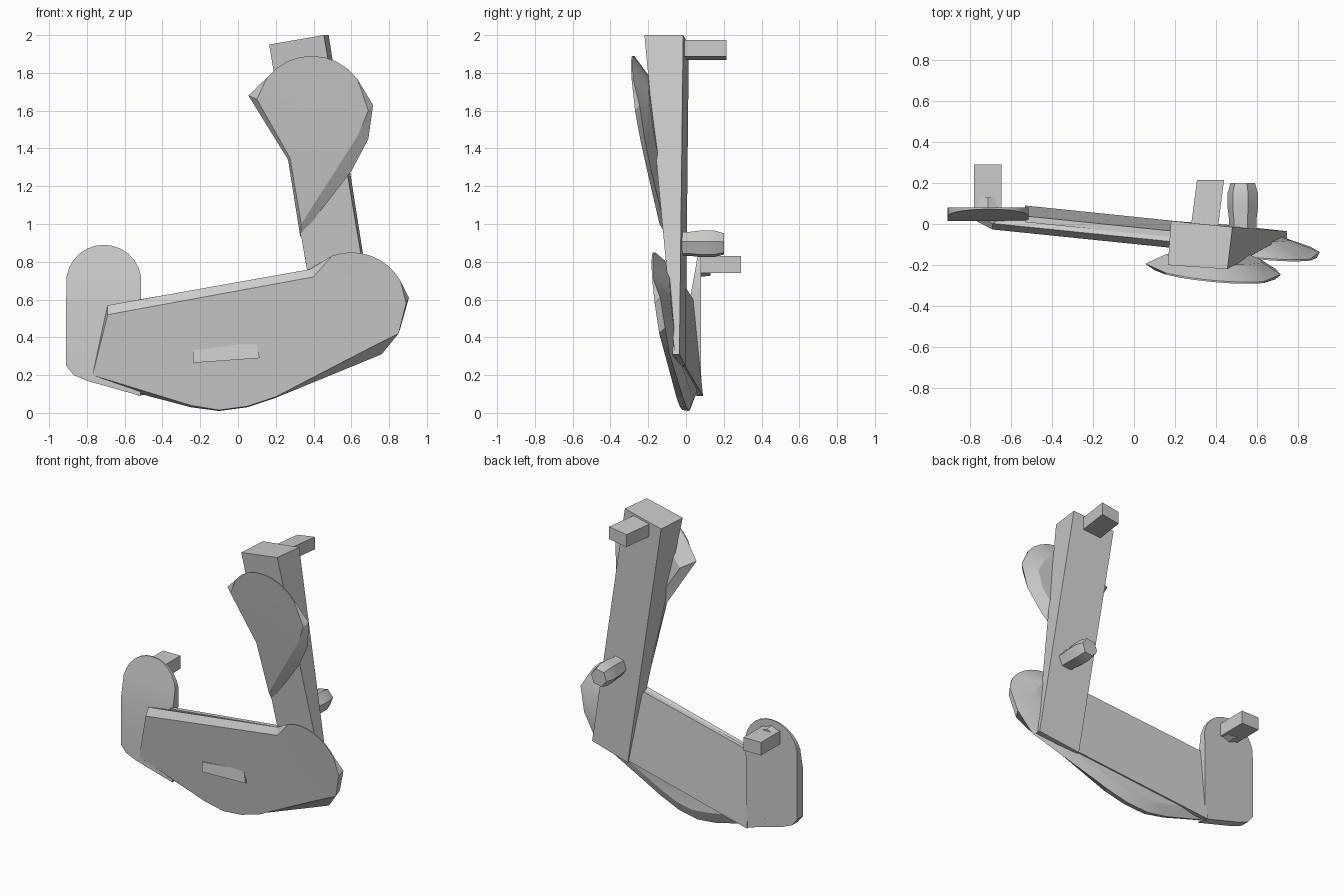
import bpy, bmesh
from math import cos, sin, radians

cube = bpy.data.objects.get("Cube")
if cube:
    bpy.data.objects.remove(cube)

grey = bpy.data.materials.new("plain grey")
grey.use_nodes = True
COLOUR = (0.6, 0.6, 0.6, 1)
grey.diffuse_color = COLOUR
grey.node_tree.nodes["Principled BSDF"].inputs["Base Color"].default_value = COLOUR


def arc(cx, cz, r, start, end, count):
    """Points on a circle in the x-z plane, in degrees."""
    angles = [radians(start + (end - start) * i / (count - 1)) for i in range(count)]
    return [(cx + r * cos(a), cz + r * sin(a)) for a in angles]


def loft(name, rings, split=None):
    """Bridge equal rings of points; the first cap may be creased between two corners."""
    bm = bmesh.new()
    loops = [[bm.verts.new(p) for p in ring] for ring in rings]
    n = len(loops[0])
    for a, b in zip(loops, loops[1:]):
        for i in range(n):
            j = (i + 1) % n
            bm.faces.new((a[i], a[j], b[j], b[i]))
    first = loops[0]
    if split:
        i, j = split
        bm.faces.new(first[i:j + 1])
        bm.faces.new(first[j:] + first[:i + 1])
    else:
        bm.faces.new(first)
    bm.faces.new(loops[-1])
    bmesh.ops.recalc_face_normals(bm, faces=bm.faces)
    mesh = bpy.data.meshes.new(name)
    bm.to_mesh(mesh)
    bm.free()
    mesh.materials.append(grey)
    obj = bpy.data.objects.new(name, mesh)
    bpy.context.collection.objects.link(obj)
    bpy.ops.object.select_all(action='DESELECT')
    obj.select_set(True)
    bpy.context.view_layer.objects.active = obj
    bpy.ops.object.shade_smooth_by_angle(angle=radians(22))
    return obj


def scaled(outline, centre, s):
    cx, cz = centre
    return [(cx + (x - cx) * s, cz + (z - cz) * s) for x, z in outline]


def plate(name, layers, split=None):
    """Each layer is a front-view outline with a depth rule."""
    rings = [[(x, depth(x, z), z) for x, z in outline] for outline, depth in layers]
    return loft(name, rings, split)


def shifted(depth, d):
    return lambda x, z: depth(x, z) + d


# Depth of the sloping surfaces
def panel_back(x, z):
    return 0.09 - 0.086 * (x + 0.53) - 0.1 * (z - 0.09)


def shell_main(x, z):
    return -0.03 - 0.082 * (x + 0.69) - 0.111 * (z - 0.55)


def shell_front(x, z):
    disc = -0.135 - 0.1 * (x - 0.4) - 0.13 * (z - 0.72)
    return min(disc, shell_main(x, z))


def shell_rim(x, z):
    return shell_front(x, z) + (0.008 if x > 0.39 and z > 0.65 else 0.035)


def shield_front(x, z):
    head = -0.225 - 0.09 * (x - 0.1) - 0.14 * (z - 1.66)
    blade = -0.225 - 0.103 * (x - 0.1) - 0.165 * (z - 1.66)
    return max(head, blade)


def shield_rim(x, z):
    return shield_front(x, z) + (0.008 if z > 1.75 else 0.03)


def pad_front(x, z):
    return 0.015 + max(0, z - 0.57) * 0.18


# Tapering, leaning column
loft("column", [
    [(0.165, -0.2, 1.95), (0.455, -0.22, 2), (0.48, -0.015, 2), (0.18, 0.015, 1.95)],
    [(0.45, -0.045, 0.25), (0.74, -0.06, 0.31), (0.745, -0.035, 0.31), (0.45, -0.003, 0.25)],
])

# Flat leaning panel behind the lower shell
panel = [(-0.53, 0.6), (0.36, 0.745), (0.745, 0.31), (-0.53, 0.09)]
plate("back_panel", [(panel, shifted(panel_back, -0.03)), (panel, panel_back)])

# Lower shell with a round end and bevelled edges
disc_edge = arc(0.6, 0.55, 0.3, 110, 30, 9)
shell_face = [(-0.77, 0.2), (-0.69, 0.52), (0.4, 0.72)] + disc_edge
shell_face += [(0.89, 0.58), (0.85, 0.42), (0.7, 0.345), (0.2, 0.085),
               (0.05, 0.035), (-0.1, 0.015), (-0.25, 0.04)]
shell_edge = [(-0.78, 0.17), (-0.69, 0.57), (0.38, 0.76)] + disc_edge
shell_edge += [(0.905, 0.61), (0.86, 0.45), (0.76, 0.31), (0.2, 0.08),
               (0.05, 0.03), (-0.1, 0.01), (-0.25, 0.03)]
shell_back = [(-0.66, 0.19), (-0.62, 0.57), (0.36, 0.735)]
shell_back += scaled(shell_edge, (0.05, 0.42), 0.83)[3:]
plate("lower_shell",
      [(shell_face, shell_front), (shell_edge, shell_rim),
       (shell_back, shifted(panel_back, -0.01))],
      split=(2, 14))

# Small wedge raised along its lower edge
wedge = [(-0.24, 0.33), (-0.235, 0.265), (0.115, 0.29), (0.095, 0.375)]
plate("vent_wedge",
      [(wedge, lambda x, z: shell_main(x, z) - 0.02 + (z - 0.27) * 0.22),
       (wedge, shifted(shell_main, 0.02))])

# Upper shield with a round head and a pointed blade
head_edge = arc(0.39, 1.59, 0.3, 142, 36, 9)
shield_face = [(0.1, 1.66)] + head_edge
shield_face += [(0.69, 1.6), (0.635, 1.47), (0.54, 1.32), (0.335, 1.0), (0.275, 1.35)]
shield_edge = [(0.055, 1.68)] + head_edge
shield_edge += [(0.715, 1.63), (0.69, 1.45), (0.6, 1.28), (0.33, 0.93), (0.265, 1.34)]
plate("upper_shield",
      [(shield_face, shield_front), (shield_edge, shield_rim),
       (scaled(shield_edge, (0.4, 1.48), 0.72), shifted(shield_front, 0.075))],
      split=(0, 11))

# Rounded end pad, its upper half sloping back
pad = [(-0.515, 0.09), (-0.515, 0.57)] + arc(-0.71, 0.69, 0.2, 10, 170, 13)
pad += [(-0.91, 0.57), (-0.91, 0.25), (-0.87, 0.2), (-0.8, 0.17)]
plate("end_pad", [(pad, pad_front), (pad, lambda x, z: 0.08)], split=(1, 15))


# Rear mounting pegs
def peg(name, outline, centre, stations):
    return plate(name, [(scaled(outline, centre, s), lambda x, z, y=y: y)
                        for s, y in stations])


def box_outline(cx, cz, w, h):
    return [(cx - w, cz - h), (cx + w, cz - h), (cx + w, cz + h), (cx - w, cz + h)]


top_peg = peg("top_peg", box_outline(0.345, 1.92, 0.066, 0.043), (0.345, 1.92),
              [(1, -0.04), (1, 0.215)])
for v in top_peg.data.vertices:
    v.co.z += (v.co.x - 0.345) * 0.15
    v.co.x += v.co.y * 0.13
peg("middle_peg", arc(0.53, 0.895, 0.075, 10, 310, 6), (0.53, 0.895),
    [(0.9, -0.05), (0.9, 0.02), (1, 0.08), (1, 0.15), (0.8, 0.2)])
peg("pad_peg", box_outline(-0.712, 0.785, 0.067, 0.045), (-0.712, 0.785),
    [(1, 0.075), (1, 0.29)])
peg("pad_peg_collar", arc(-0.712, 0.785, 0.065, 0, 315, 8), (-0.712, 0.785),
    [(1, 0.075), (0.9, 0.13)])
